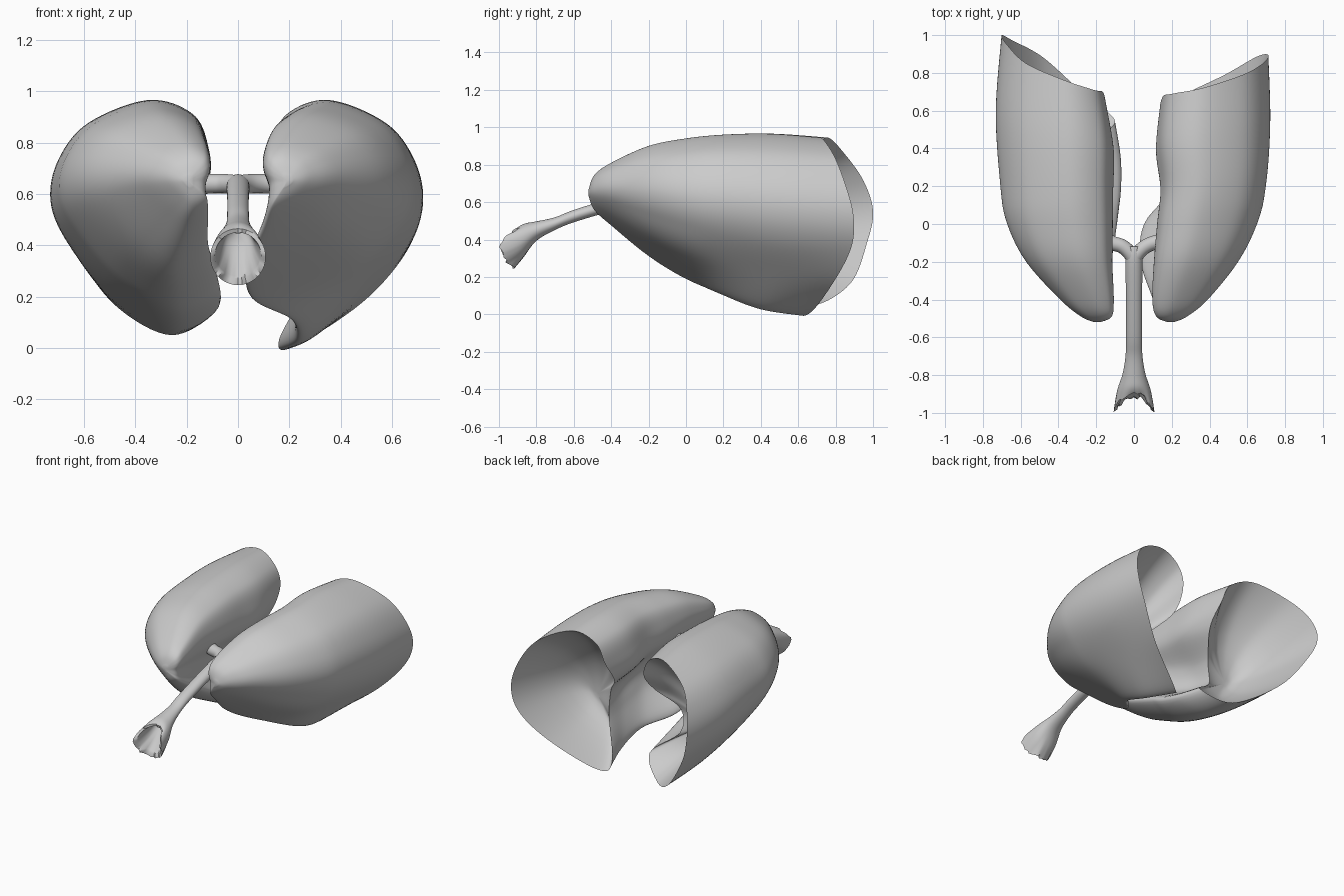
import bpy, bmesh, math, random
from mathutils import Vector

if "Cube" in bpy.data.objects:
    bpy.data.objects.remove(bpy.data.objects["Cube"])

random.seed(4)


def spline(pts, sub, closed=False):
    """Smooth points through a list of equal-length tuples."""
    n, out = len(pts), []
    for i in range(n if closed else n - 1):
        pick = (lambda k: pts[k % n]) if closed else (lambda k: pts[max(0, min(n - 1, k))])
        p = [pick(i + k) for k in (-1, 0, 1, 2)]
        for s in range(sub):
            t = s / sub
            out.append(tuple(
                0.5 * (2 * b + (c - a) * t + (2 * a - 5 * b + 4 * c - d) * t * t
                       + (3 * b - a - 3 * c + d) * t ** 3) for a, b, c, d in zip(*p)))
    if not closed:
        out.append(tuple(pts[-1]))
    return out


def loft(name, rings, angle=60):
    """Skin a list of equal rings, closing both ends with a fan."""
    bm = bmesh.new()
    loops = [[bm.verts.new(p) for p in r] for r in rings]
    n = len(loops[0])
    for a, b in zip(loops, loops[1:]):
        for i in range(n):
            bm.faces.new((a[i], a[(i + 1) % n], b[(i + 1) % n], b[i]))
    for loop in (loops[0], loops[-1]):
        c = bm.verts.new(sum((v.co for v in loop), Vector()) / n)
        for i in range(n):
            bm.faces.new((loop[i], loop[(i + 1) % n], c))
    bmesh.ops.recalc_face_normals(bm, faces=bm.faces)
    me = bpy.data.meshes.new(name)
    bm.to_mesh(me)
    bm.free()
    ob = bpy.data.objects.new(name, me)
    bpy.context.collection.objects.link(ob)
    smooth(ob, angle)
    return ob


def smooth(ob, angle):
    bpy.ops.object.select_all(action='DESELECT')
    ob.select_set(True)
    bpy.context.view_layer.objects.active = ob
    bpy.ops.object.shade_smooth_by_angle(angle=math.radians(angle))


def section(y, T, B, m, L, t, g, rim, w, h9):
    """Bean-shaped lung slice; the rim list bends the last slices to the base edge."""
    H, W = T - B, L - m
    k = W / 0.58
    low = .13 if w > .1 else .18
    xz = [(m, T - .2 * H), (m + .1 * W, T - .06 * H), (m + .38 * W, T),
          (m + .76 * W, T - .1 * H), (m + .95 * W, T - .26 * H), (L, T - .44 * H),
          (m + .89 * W, T - .62 * H), (m + .59 * W, B + low * H), (t + w * k, B),
          (t, B + h9 * H), (g, B + .28 * H), (g, B + .46 * H), (m, T - .36 * H)]
    f = max(0, (y - .1) / .62)
    pts = [(x, y if f == 0 else .1 + f * (r - .1), z) for (x, z), r in zip(xz, rim)]
    return spline(pts, 8, True)


def lung(name, side, stations, rim, w, h9, floor):
    rings = [section(*s, rim, w, h9) for s in spline(stations, 6)]
    # dished base, sinking from the rim to its floor
    _, T, B, m, L, _, g = stations[-1]
    edge = [Vector(p) for p in rings[-1]]
    c = Vector((m + .5 * (L - m), floor, B + .37 * (T - B)))
    for r in (.985, .95, .9, .82, .7, .55, .38, .2, .08):
        rings.append([(c.x + (p.x - c.x) * r, floor + (p.y - floor) * r ** 2.6,
                       c.z + (p.z - c.z) * r) for p in edge])
    return loft(name, [[(side * p[0], p[1], p[2]) for p in r] for r in rings], 75)


# Lungs: station = y, top z, bottom z, medial x, lateral x, lower tip x, groove x
lung("left_lung", 1, [
    (-.52, .67, .63, .18, .21, .18, .18),
    (-.49, .745, .56, .12, .28, .13, .13),
    (-.40, .81, .48, .10, .39, .10, .12),
    (-.20, .90, .32, .11, .55, .04, .14),
    (0, .94, .20, .13, .65, .06, .20),
    (.20, .96, .12, .15, .70, .20, .25),
    (.45, .965, .04, .13, .72, .22, .28),
    (.72, .945, .005, .15, .71, .16, .28)],
    [.67, .69, .72, .79, .85, .895, .885, .79, .66, .58, .44, .42, .57], .06, .03, .36)
lung("right_lung", -1, [
    (-.52, .67, .63, .18, .21, .18, .18),
    (-.49, .745, .56, .12, .28, .13, .13),
    (-.40, .81, .48, .11, .39, .12, .13),
    (-.20, .90, .33, .12, .57, .12, .16),
    (0, .94, .22, .12, .67, .09, .19),
    (.20, .96, .13, .12, .71, .07, .22),
    (.45, .965, .07, .12, .73, .07, .25),
    (.72, .945, .05, .16, .70, .10, .26)],
    [.69, .71, .76, .85, .95, 1.0, .97, .88, .68, .54, .44, .43, .57], .17, .12, .40)


# Windpipe flaring into the hollow ragged throat: y, z, half width, half height
outer = spline([(-.12, .64, .035, .035), (-.20, .63, .045, .042), (-.40, .585, .042, .035),
                (-.60, .525, .042, .033), (-.70, .485, .045, .034), (-.80, .445, .062, .052),
                (-.87, .395, .09, .09), (-.925, .355, .108, .11)], 5)
inner = spline([(-.92, .36, .09, .09), (-.87, .39, .07, .065),
                (-.80, .44, .045, .035), (-.74, .465, .02, .02)], 4)
N = 40
jag = [random.uniform(-.012, .012) for _ in range(N)]
rings = []
for y, z, rx, rz in outer + inner:
    flare = max(0, (-.82 - y) / .105) ** 2
    ring = []
    for i in range(N):
        a = 2 * math.pi * i / N
        dy = flare * (.02 - .085 * abs(math.cos(a)) ** 2 + .012 * math.sin(a) + jag[i])
        ring.append((rx * math.cos(a), max(-1, y + dy), z + rz * math.sin(a)))
    rings.append(ring)
loft("windpipe", rings, 50)

# Main airway branches into each lung
for name, s in (("left_bronchus", 1), ("right_bronchus", -1)):
    cu = bpy.data.curves.new(name, 'CURVE')
    cu.dimensions = '3D'
    cu.bevel_depth = .04
    cu.bevel_resolution = 6
    cu.use_fill_caps = True
    sp = cu.splines.new('POLY')
    path = spline([(0, -.24, .62, .8), (.012, -.17, .635, .95), (.06, -.12, .64, .95),
                   (.13, -.095, .64, 1.0), (.25, -.06 - .03 * s, .64, 1.3)], 6)
    sp.points.add(len(path) - 1)
    for p, (x, y, z, r) in zip(sp.points, path):
        p.co = (s * x, y, z, 1)
        p.radius = r
    ob = bpy.data.objects.new(name, cu)
    bpy.context.collection.objects.link(ob)
    bpy.ops.object.select_all(action='DESELECT')
    ob.select_set(True)
    bpy.context.view_layer.objects.active = ob
    bpy.ops.object.convert(target='MESH')
    smooth(bpy.context.object, 50)
